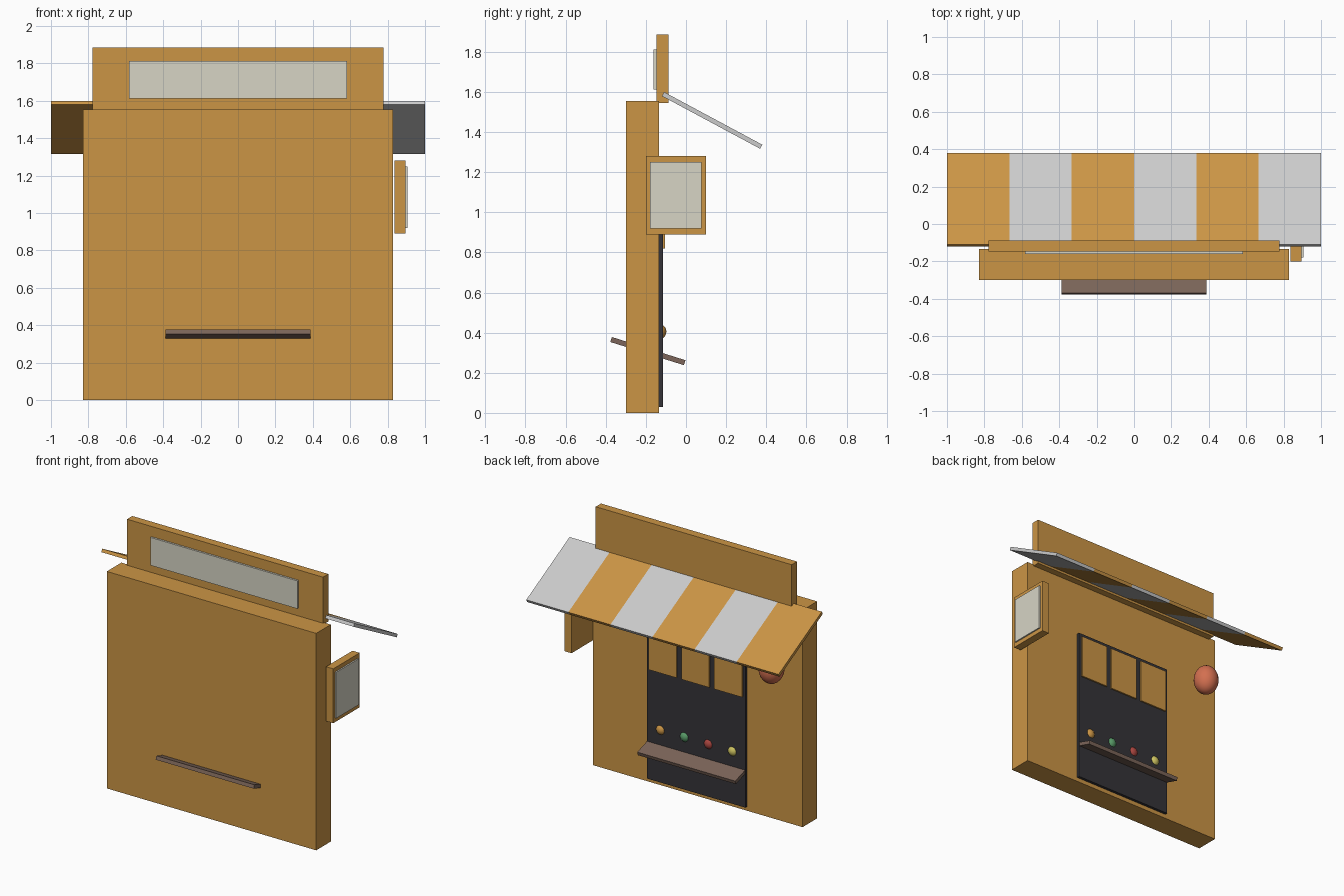
import bpy
from math import radians

if "Cube" in bpy.data.objects:
    bpy.data.objects.remove(bpy.data.objects["Cube"])


def material(name, r, g, b):
    m = bpy.data.materials.new(name)
    m.diffuse_color = (r, g, b, 1)
    m.use_nodes = True
    m.node_tree.nodes["Principled BSDF"].inputs["Base Color"].default_value = m.diffuse_color
    return m


ochre = material("ochre", 0.60, 0.30, 0.06)
white = material("white", 0.78, 0.77, 0.75)
cream = material("cream", 0.68, 0.66, 0.56)
wood = material("wood", 0.20, 0.13, 0.10)
dark = material("dark", 0.035, 0.034, 0.040)
coral = material("coral", 0.65, 0.16, 0.08)
green = material("green", 0.10, 0.33, 0.14)
red = material("red", 0.40, 0.06, 0.05)
yellow = material("yellow", 0.62, 0.55, 0.12)


def box(name, x, y, z, mat):
    """Box from (min, max) ranges."""
    c = [(a + b) / 2 for a, b in (x, y, z)]
    s = [b - a for a, b in (x, y, z)]
    return tilted(name, c, s, 0, mat)


def tilted(name, centre, size, angle, mat):
    """Box turned about the x axis."""
    bpy.ops.mesh.primitive_cube_add(size=1, location=centre,
                                    rotation=(radians(angle), 0, 0))
    o = bpy.context.object
    o.name = name
    o.scale = size
    o.data.materials.append(mat)
    return o


def ball(name, centre, radii, mat):
    bpy.ops.mesh.primitive_uv_sphere_add(segments=24, ring_count=16, radius=1,
                                         location=centre)
    o = bpy.context.object
    o.name = name
    o.scale = radii
    o.data.materials.append(mat)
    bpy.ops.object.shade_smooth()


# Wall block and roof sign
box("wall", (-0.83, 0.83), (-0.30, -0.135), (0, 1.555), ochre)
box("roof_sign", (-0.777, 0.777), (-0.147, -0.087), (1.545, 1.885), ochre)
box("roof_sign_panel", (-0.583, 0.583), (-0.161, -0.145), (1.612, 1.812), cream)

# Striped awning
for i in range(6):
    tilted(f"awning_stripe_{i + 1}", ((i - 2.5) / 3, 0.13, 1.458),
           (1 / 3, 0.556, 0.023), -28.2, white if i % 2 else ochre)

# Side sign
box("side_sign", (0.838, 0.895), (-0.20, 0.10), (0.89, 1.28), ochre)
box("side_sign_panel", (0.893, 0.905), (-0.18, 0.077), (0.92, 1.25), cream)

# Doorway with three curtain strips
box("doorway", (-0.39, 0.39), (-0.137, -0.115), (0.03, 1.155), dark)
for i, x in enumerate((-0.26, 0, 0.26)):
    box(f"curtain_{i + 1}", (x - 0.11, x + 0.11), (-0.117, -0.104),
        (0.82, 1.13), ochre)

# Sloping display shelf with goods behind it
tilted("shelf", (0, -0.19, 0.308), (0.777, 0.385, 0.026), -17.5, wood)
for i, m in enumerate((yellow, red, green, ochre)):
    ball(f"goods_{i + 1}", (-0.285 + 0.19 * i, -0.138, 0.405), (0.04,) * 3, m)

# Hanging lantern
ball("lantern", (-0.66, -0.025, 1.135), (0.085, 0.085, 0.105), coral)
